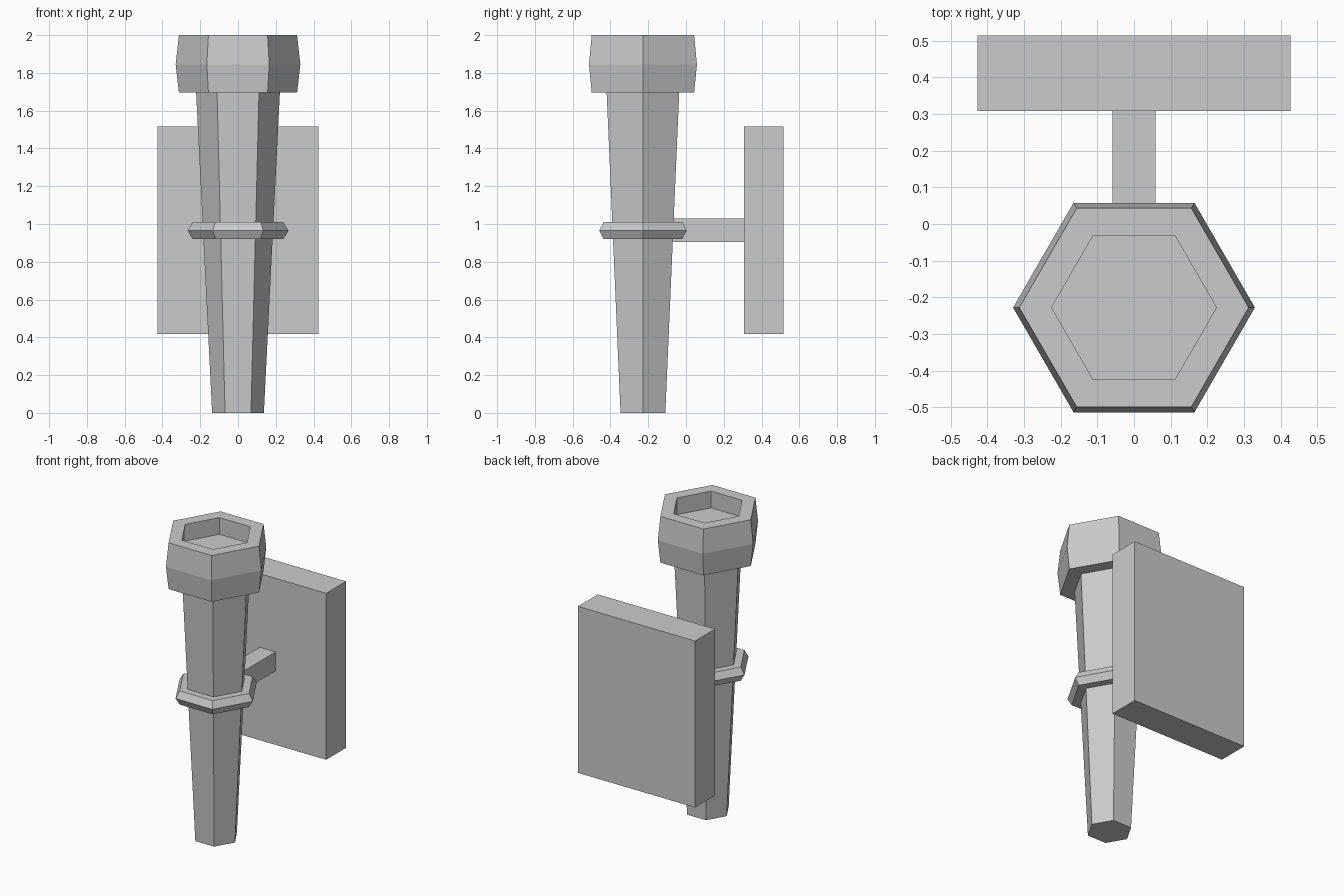
import bpy
import bmesh
from math import cos, sin, pi

cube = bpy.data.objects.get("Cube")
if cube:
    bpy.data.objects.remove(cube, do_unlink=True)

AXIS_Y = -0.228

grey = bpy.data.materials.new("plain grey")
grey.use_nodes = True
colour = (0.6, 0.6, 0.6, 1)
grey.diffuse_color = colour
grey.node_tree.nodes["Principled BSDF"].inputs["Base Color"].default_value = colour


def finish(bm, name):
    bmesh.ops.recalc_face_normals(bm, faces=bm.faces[:])
    mesh = bpy.data.meshes.new(name)
    bm.to_mesh(mesh)
    bm.free()
    mesh.materials.append(grey)
    obj = bpy.data.objects.new(name, mesh)
    bpy.context.collection.objects.link(obj)
    return obj


def hex_turned(name, profile):
    """Six-sided solid from (radius, height) rings, capped at both ends."""
    bm = bmesh.new()
    rings = [[bm.verts.new((r * cos(i * pi / 3), AXIS_Y + r * sin(i * pi / 3), z))
              for i in range(6)] for r, z in profile]
    for low, high in zip(rings, rings[1:]):
        for i in range(6):
            j = (i + 1) % 6
            bm.faces.new((low[i], low[j], high[j], high[i]))
    bm.faces.new(rings[0])
    bm.faces.new(rings[-1])
    return finish(bm, name)


def box(name, low, high):
    bm = bmesh.new()
    bmesh.ops.create_cube(bm, size=1)
    for v in bm.verts:
        v.co = [(a + b) / 2 + c * (b - a) for a, b, c in zip(low, high, v.co)]
    return finish(bm, name)


# Tapered handle, collar and hollow cup
hex_turned("handle", [(0.137, 0), (0.222, 1.7)])
hex_turned("collar", [(0.24, 0.92), (0.267, 0.965), (0.24, 1.01)])
hex_turned("cup", [(0.313, 1.695), (0.33, 1.845), (0.313, 2),
                   (0.225, 2), (0.225, 1.89)])

# Wall bracket
box("bracket_arm", (-0.058, -0.1, 0.905), (0.058, 0.31, 1.03))
box("wall_plate", (-0.427, 0.308, 0.418), (0.427, 0.515, 1.515))
